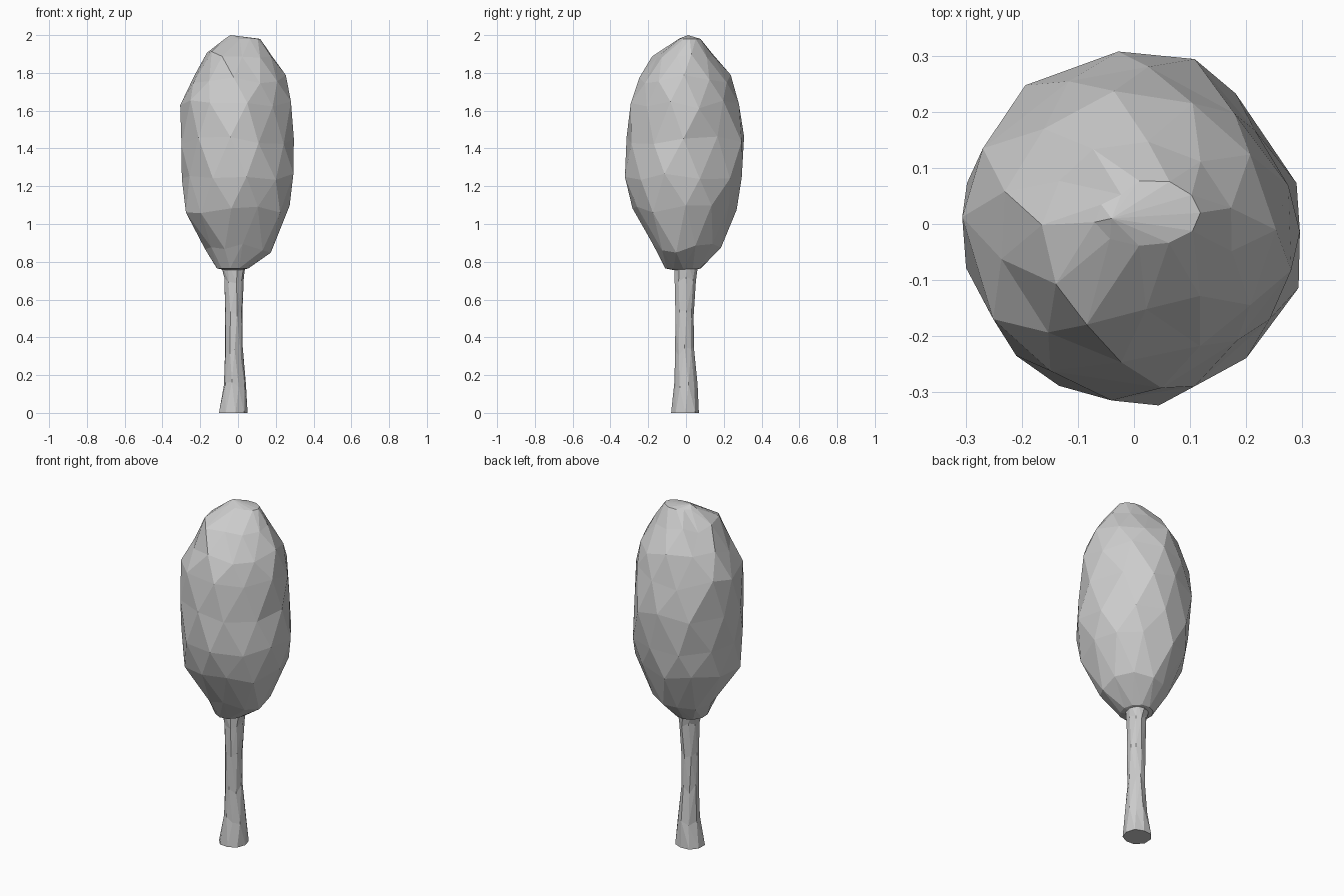
import bpy, bmesh, random
from math import sin, cos, pi, radians, exp

random.seed(11)
cube = bpy.data.objects.get("Cube")
if cube:
    bpy.data.objects.remove(cube)

# One plain grey for the whole tree
grey = bpy.data.materials.new("light grey")
grey.use_nodes = True
grey.diffuse_color = (0.6, 0.6, 0.6, 1)
grey.node_tree.nodes["Principled BSDF"].inputs["Base Color"].default_value = (0.6, 0.6, 0.6, 1)


def dent_at(angle, z, dents):
    """Radius factor at a direction and height; negative depth makes a bulge."""
    f = 1.0
    for deg, dz, width, height, depth in dents:
        da = (angle - radians(deg) + pi) % (2 * pi) - pi
        f -= depth * exp(-(da / radians(width)) ** 2 - ((z - dz) / height) ** 2)
    return f


def loft(name, rings, sides, stagger, jitter, lift, dents, tip, base):
    """Faceted skin over rings of (z, x min, x max, y min, y max)."""
    bm = bmesh.new()
    loops = []
    for r, (z, x0, x1, y0, y1) in enumerate(rings):
        loop = []
        inner = 0 < r < len(rings) - 1
        for i in range(sides):
            a = 2 * pi * (i + stagger * (r % 2)) / sides
            if inner:
                a += random.uniform(-1, 1) * 0.25 * pi / sides
            f = dent_at(a, z, dents) * (1 + random.uniform(-jitter, jitter))
            x = (x0 + x1) / 2 + (x1 - x0) / 2 * cos(a) * f
            y = (y0 + y1) / 2 + (y1 - y0) / 2 * sin(a) * f
            dz = random.uniform(-lift, lift) if inner else 0
            loop.append(bm.verts.new((x, y, z + dz)))
        loops.append(loop)
    for r in range(len(loops) - 1):
        lo, hi = loops[r], loops[r + 1]
        for i in range(sides):
            j = (i + 1) % sides
            if r % 2 == 0:
                bm.faces.new((lo[i], lo[j], hi[i]))
                bm.faces.new((lo[j], hi[j], hi[i]))
            else:
                bm.faces.new((lo[i], hi[j], hi[i]))
                bm.faces.new((lo[i], lo[j], hi[j]))
    # Close both ends with fans
    for loop, point in ((loops[0], base), (loops[-1], tip)):
        p = bm.verts.new(point)
        for i in range(sides):
            bm.faces.new((loop[i], loop[(i + 1) % sides], p))
    bmesh.ops.recalc_face_normals(bm, faces=bm.faces)
    mesh = bpy.data.meshes.new(name)
    bm.to_mesh(mesh)
    bm.free()
    mesh.materials.append(grey)
    obj = bpy.data.objects.new(name, mesh)
    bpy.context.collection.objects.link(obj)


# Tall egg-shaped crown, tapered below, with creases and a shoulder lobe
crown_rings = [
    (0.765, -0.115, 0.055, -0.11, 0.08),
    (0.87, -0.175, 0.185, -0.175, 0.185),
    (1.08, -0.29, 0.275, -0.29, 0.265),
    (1.25, -0.30, 0.305, -0.32, 0.30),
    (1.44, -0.305, 0.30, -0.32, 0.315),
    (1.63, -0.305, 0.285, -0.295, 0.28),
    (1.77, -0.24, 0.25, -0.25, 0.235),
    (1.89, -0.165, 0.175, -0.17, 0.15),
    (1.98, -0.075, 0.12, -0.04, 0.08),
]
creases = [
    (42, 1.45, 13, 0.28, 0.11),
    (-48, 1.5, 12, 0.25, 0.08),
    (-82, 1.86, 14, 0.07, 0.15),
    (-115, 1.89, 22, 0.06, -0.2),
    (140, 1.97, 25, 0.05, 0.35),
    (-75, 0.98, 18, 0.08, 0.08),
]
loft("crown", crown_rings, 11, 0.5, 0.022, 0.025, creases,
     tip=(-0.04, 0.01, 2.0), base=(-0.02, -0.01, 0.745))

# Slim trunk, flared at the foot and under the crown
trunk_rings = [
    (0.0, -0.105, 0.053, -0.085, 0.077),
    (0.14, -0.075, 0.042, -0.065, 0.062),
    (0.33, -0.068, 0.024, -0.058, 0.042),
    (0.52, -0.070, 0.026, -0.058, 0.042),
    (0.70, -0.074, 0.032, -0.060, 0.054),
    (0.80, -0.098, 0.042, -0.066, 0.066),
]
foot_grooves = [(-62, 0.0, 16, 0.12, 0.25), (70, 0.0, 16, 0.1, 0.12)]
loft("trunk", trunk_rings, 9, 0.25, 0.03, 0.03, foot_grooves,
     tip=(-0.03, 0, 0.80), base=(-0.025, 0, 0.0))
